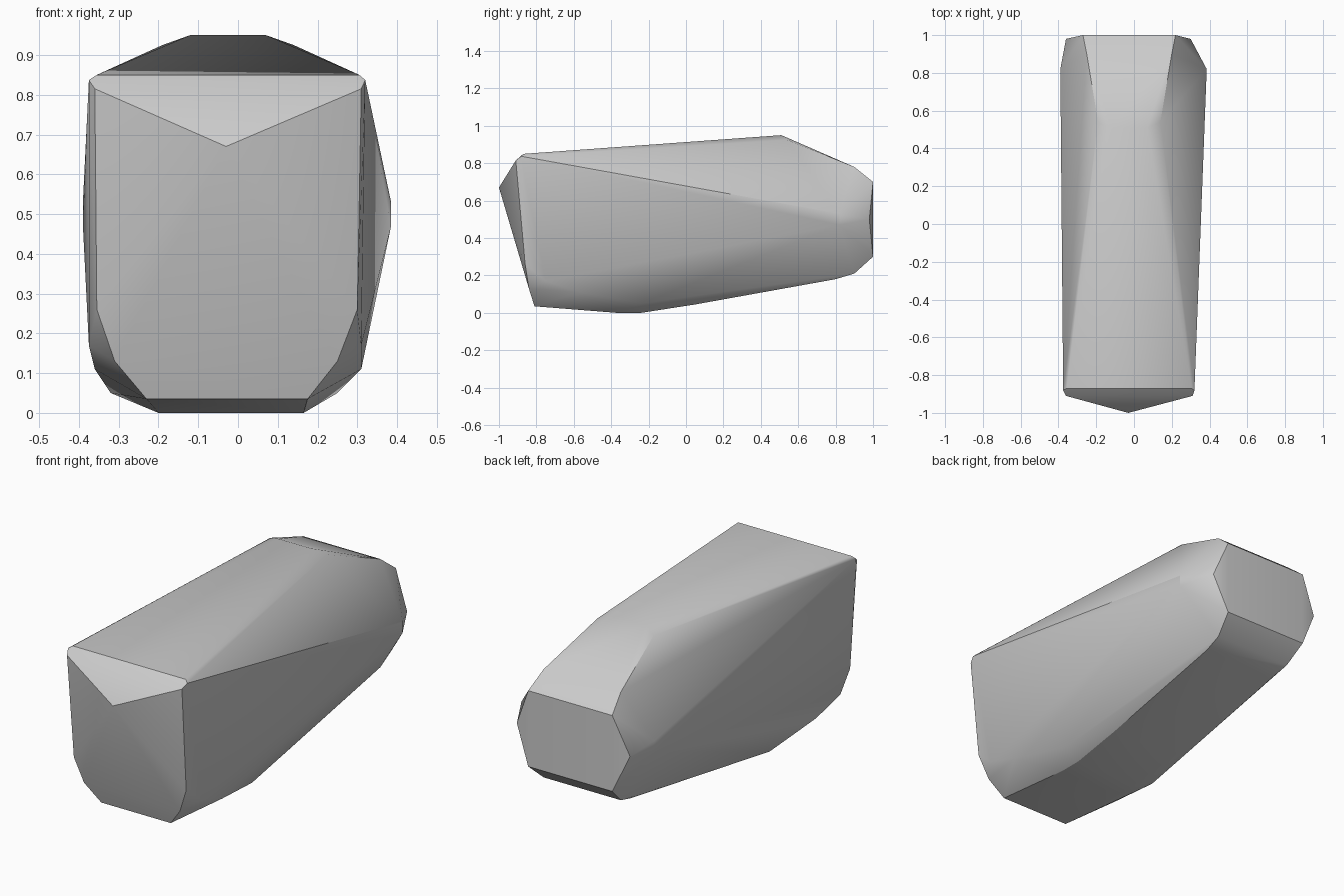
import bpy, bmesh
from math import radians

cube = bpy.data.objects.get("Cube")
if cube:
    bpy.data.objects.remove(cube, do_unlink=True)

grey = bpy.data.materials.new("plain grey")
grey.use_nodes = True
colour = (0.6, 0.6, 0.6, 1)
grey.diffuse_color = colour
grey.node_tree.nodes["Principled BSDF"].inputs["Base Color"].default_value = colour

# Cross bars of the faceted block: y, z, right end x, left end x
bars = [
    # front end and its bevelled rim
    (-0.91, 0.815, -0.36, 0.31),
    (-0.88, 0.837, -0.375, 0.32),
    (-0.87, 0.85, -0.355, 0.305),
    (-0.86, 0.26, -0.355, 0.30),
    (-0.84, 0.13, -0.31, 0.25),
    (-0.81, 0.035, -0.23, 0.175),
    # rounded belly
    (-0.75, 0.17, -0.375, 0.31),
    (-0.57, 0.11, -0.36, 0.31),
    (-0.24, 0.05, -0.32, 0.25),
    (-0.37, 0.0, -0.20, 0.165),
    (-0.24, 0.0, -0.20, 0.165),
    (0.05, 0.045, -0.22, 0.17),
    (0.80, 0.18, -0.24, 0.19),
    # roof crest
    (0.51, 0.95, -0.12, 0.07),
    (0.54, 0.925, -0.19, 0.14),
    # widest line and back end
    (0.82, 0.47, -0.39, 0.385),
    (0.82, 0.53, -0.39, 0.385),
    (0.90, 0.78, -0.25, 0.20),
    (0.90, 0.21, -0.25, 0.20),
    (0.98, 0.50, -0.36, 0.30),
    (1.0, 0.70, -0.27, 0.22),
    (1.0, 0.30, -0.27, 0.22),
]

# Wrap the bars and the pointed nose in one convex shell
bm = bmesh.new()
bm.verts.new((-0.03, -1.0, 0.67))
for y, z, x_right, x_left in bars:
    for x in (x_right, x_left):
        bm.verts.new((x, y, z))
hull = bmesh.ops.convex_hull(bm, input=bm.verts[:])
inside = {g for g in hull["geom_interior"] if isinstance(g, bmesh.types.BMVert)}
bmesh.ops.delete(bm, geom=list(inside), context="VERTS")
bmesh.ops.dissolve_limit(bm, angle_limit=radians(1), verts=bm.verts[:], edges=bm.edges[:])
bmesh.ops.recalc_face_normals(bm, faces=bm.faces[:])

mesh = bpy.data.meshes.new("faceted_block")
bm.to_mesh(mesh)
bm.free()
mesh.materials.append(grey)
block = bpy.data.objects.new("faceted_block", mesh)
bpy.context.collection.objects.link(block)

# Soft shading over the gentle ridges, crisp rim edges
bpy.context.view_layer.objects.active = block
block.select_set(True)
bpy.ops.object.shade_smooth_by_angle(angle=radians(30))
